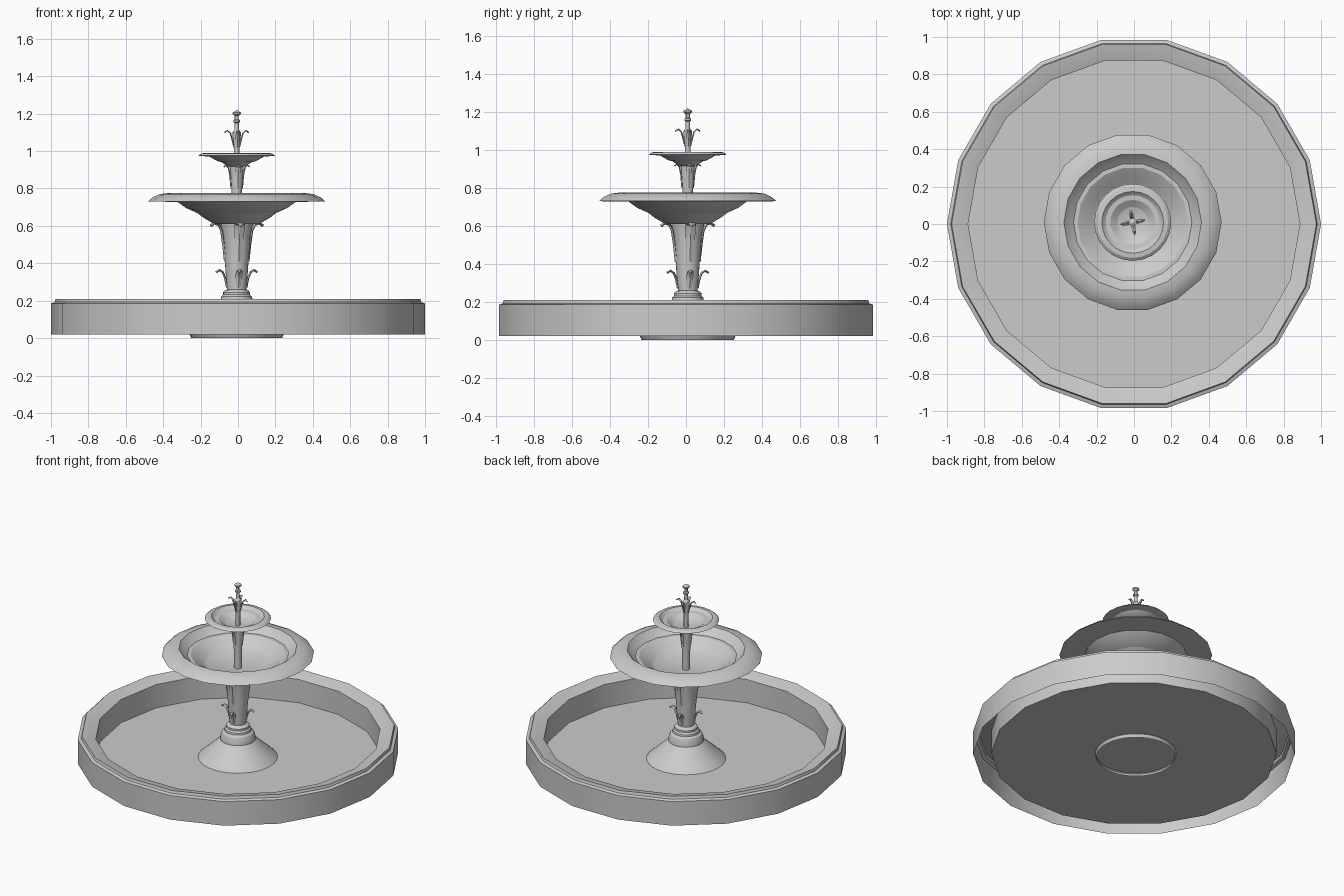
import bpy, bmesh, math

CX, CY = -0.007, 0.009      # the column sits slightly off the basin centre

stone = bpy.data.materials.new("grey_stone")
stone.diffuse_color = (0.6, 0.6, 0.6, 1)


def finish(name, bm, angle=30):
    me = bpy.data.meshes.new(name)
    bm.to_mesh(me)
    bm.free()
    ob = bpy.data.objects.new(name, me)
    bpy.context.collection.objects.link(ob)
    me.materials.append(stone)
    bpy.ops.object.select_all(action='DESELECT')
    ob.select_set(True)
    bpy.context.view_layer.objects.active = ob
    bpy.ops.object.shade_smooth_by_angle(angle=math.radians(angle))
    return ob


def lathe(name, profile, sides, cx=CX, cy=CY):
    """Spin a (radius, height) profile listed so that faces point outward going up."""
    bm = bmesh.new()
    rings = []
    for r, z in profile:
        if r == 0:
            rings.append([bm.verts.new((cx, cy, z))] * sides)
        else:
            rings.append([bm.verts.new((cx + r * math.cos(2 * math.pi * i / sides),
                                        cy + r * math.sin(2 * math.pi * i / sides), z))
                          for i in range(sides)])
    for a, b in zip(rings, rings[1:]):
        for i in range(sides):
            j = (i + 1) % sides
            quad = list(dict.fromkeys((a[i], a[j], b[j], b[i])))
            bm.faces.new(quad)
    return finish(name, bm)


def leaves(name, path, count=4, turn=0.0, thick=0.006):
    """Ring of curled leaves; path holds (radius, height, half width)."""
    bm = bmesh.new()
    for k in range(count):
        a = turn + 2 * math.pi * k / count
        c, s = math.cos(a), math.sin(a)

        def put(r, t, z):
            return bm.verts.new((CX + r * c - t * s, CY + r * s + t * c, z))
        # diamond-like section: two edges, raised outer rib, inner rib
        rows = []
        for i, (r, z, w) in enumerate(path):
            r0, z0, _ = path[max(i - 1, 0)]
            r1, z1, _ = path[min(i + 1, len(path) - 1)]
            d = math.hypot(r1 - r0, z1 - z0)
            nr, nz = (z1 - z0) / d * thick, -(r1 - r0) / d * thick
            rows.append([put(r, -w, z), put(r + nr, 0, z + nz),
                         put(r, w, z), put(r - nr, 0, z - nz)])
        for p, q in zip(rows, rows[1:]):
            for i in range(4):
                j = (i + 1) % 4
                bm.faces.new((p[i], p[j], q[j], q[i]))
        bm.faces.new(rows[0][::-1])
        bm.faces.new(rows[-1])
    bmesh.ops.recalc_face_normals(bm, faces=bm.faces)
    return finish(name, bm)


# Basin: hollow wall with a stepped lip, and its floor
lathe("basin", [(1.0, 0.02), (1.0, 0.185), (0.98, 0.192), (0.975, 0.21), (0.965, 0.208),
                (0.90, 0.19), (0.887, 0.185), (0.887, 0.025), (0, 0.025)], 18, 0, 0)

# Pedestal: open foot ring, cone and rounded collar
lathe("pedestal", [(0.243, 0.0), (0.252, 0.02), (0.24, 0.032), (0.11, 0.15), (0.108, 0.175),
                   (0.098, 0.20), (0.084, 0.21), (0.082, 0.222), (0.072, 0.232),
                   (0.072, 0.245), (0.062, 0.256), (0.05, 0.26)], 32)

# Main stem
lathe("main_stem", [(0.05, 0.25), (0.057, 0.32), (0.064, 0.42), (0.074, 0.55),
                    (0.085, 0.60), (0.09, 0.63)], 24)

# Lower large bowl and upper small bowl, both with drooping lips
lathe("large_bowl", [(0, 0.61), (0.12, 0.61), (0.18, 0.645), (0.25, 0.70), (0.295, 0.728),
                     (0.475, 0.73), (0.45, 0.752), (0.41, 0.77), (0.368, 0.775),
                     (0.34, 0.745), (0.27, 0.695), (0.18, 0.655), (0, 0.635)], 18)
lathe("small_bowl", [(0, 0.915), (0.045, 0.917), (0.08, 0.94), (0.12, 0.968),
                     (0.206, 0.975), (0.19, 0.987), (0.165, 0.99),
                     (0.145, 0.97), (0.10, 0.945), (0, 0.925)], 24)

# Middle stem between the bowls
lathe("middle_stem", [(0.024, 0.63), (0.026, 0.76), (0.03, 0.82), (0.034, 0.88),
                      (0.038, 0.92)], 16)

# Finial spindle with knob
lathe("finial", [(0.015, 0.92), (0.015, 1.03), (0.022, 1.08), (0.022, 1.10), (0.012, 1.115),
                 (0.011, 1.15), (0.018, 1.155), (0.018, 1.165), (0.011, 1.17), (0.011, 1.188),
                 (0.022, 1.198), (0.022, 1.206), (0.01, 1.213), (0, 1.22)], 12)

# Leaves: tall ones on the main stem, small ones near its base, middle and finial sets
TURN = math.radians(10)
leaves("tall_leaves", [(0.061, 0.41, 0.016), (0.071, 0.50, 0.022), (0.082, 0.575, 0.028),
                       (0.098, 0.607, 0.028), (0.122, 0.615, 0.022), (0.143, 0.60, 0.006)],
       turn=TURN, thick=0.008)
leaves("base_leaves", [(0.052, 0.27, 0.012), (0.062, 0.32, 0.018), (0.075, 0.352, 0.018),
                       (0.093, 0.364, 0.013), (0.112, 0.352, 0.003)], turn=TURN)
leaves("middle_leaves", [(0.030, 0.80, 0.008), (0.036, 0.87, 0.012), (0.045, 0.912, 0.014),
                         (0.058, 0.924, 0.010), (0.07, 0.916, 0.003)], turn=TURN, thick=0.004)
leaves("finial_leaves", [(0.014, 1.02, 0.006), (0.024, 1.06, 0.010), (0.034, 1.095, 0.011),
                         (0.05, 1.11, 0.009), (0.066, 1.098, 0.003)], turn=TURN, thick=0.004)
